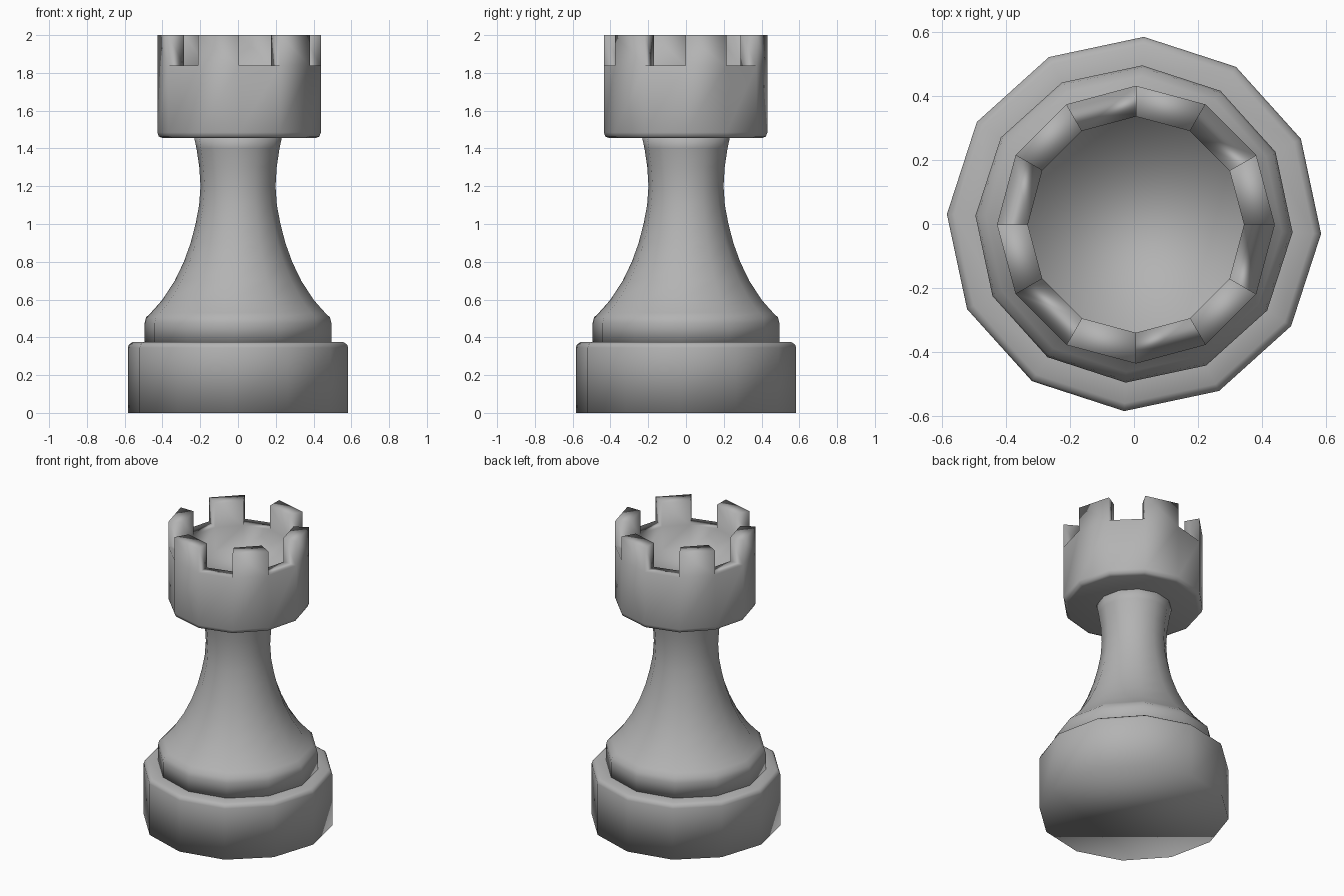
import bpy, bmesh, math

if "Cube" in bpy.data.objects:
    bpy.data.objects.remove(bpy.data.objects["Cube"])

SIDES = 12
grey = bpy.data.materials.new("stone_grey")
grey.diffuse_color = (0.45, 0.45, 0.45, 1)
grey.use_nodes = True
grey.node_tree.nodes["Principled BSDF"].inputs["Base Color"].default_value = grey.diffuse_color


def lathe(name, profile, turn=0.0, centre=(0, 0), merlon_row=None, merlon_height=0.0):
    """Revolve (radius, z) points into a closed 12-sided solid.
    merlon_row: profile segment whose alternate faces are raised."""
    bm = bmesh.new()
    rings = []
    for r, z in profile:
        rings.append([bm.verts.new((centre[0] + r * math.cos(turn + 2 * math.pi * k / SIDES),
                                    centre[1] + r * math.sin(turn + 2 * math.pi * k / SIDES), z))
                      for k in range(SIDES)])
    raised = []
    for i in range(len(rings) - 1):
        a, b = rings[i], rings[i + 1]
        for k in range(SIDES):
            n = (k + 1) % SIDES
            f = bm.faces.new((a[k], a[n], b[n], b[k]))
            if i == merlon_row and k % 2 == 0:
                raised.append(f)
    bm.faces.new(rings[0][::-1])
    bm.faces.new(rings[-1])
    # battlements
    if raised:
        for f in bmesh.ops.extrude_discrete_faces(bm, faces=raised)["faces"]:
            top = list(f.verts)
            low = []
            for v in top:
                low.append(v.co.copy())
                v.co.z += merlon_height
            foot = [bm.verts.new(c) for c in low]
            # rebuild the side walls down to the wall top when the extrude left none
            if all(len(e.link_faces) == 1 for e in f.edges):
                for j in range(4):
                    m = (j + 1) % 4
                    bm.faces.new((foot[j], foot[m], top[m], top[j]))
            else:
                bmesh.ops.delete(bm, geom=foot, context='VERTS')
        bmesh.ops.remove_doubles(bm, verts=bm.verts[:], dist=0.0005)
    bmesh.ops.recalc_face_normals(bm, faces=bm.faces[:])
    me = bpy.data.meshes.new(name)
    bm.to_mesh(me)
    bm.free()
    for p in me.polygons:
        p.use_smooth = True
    me.materials.append(grey)
    ob = bpy.data.objects.new(name, me)
    bpy.context.scene.collection.objects.link(ob)
    return ob


TURN = math.radians(-3)

# heavy foot with rounded top edge
lathe("base", [(0.584, 0), (0.584, 0.345), (0.578, 0.362), (0.56, 0.374), (0.48, 0.375)], TURN)

# flared stem
lathe("stem", [(0.495, 0.37), (0.495, 0.475), (0.488, 0.505), (0.462, 0.53), (0.435, 0.56),
               (0.40, 0.60), (0.335, 0.70), (0.287, 0.80), (0.251, 0.90), (0.225, 1.0),
               (0.206, 1.10), (0.199, 1.20), (0.205, 1.30), (0.22, 1.40), (0.235, 1.47)], TURN)

# hollow crown with six merlons
lathe("crown", [(0.405, 1.455), (0.425, 1.463), (0.433, 1.485), (0.433, 1.838),
                (0.337, 1.838), (0.337, 1.68)],
      0, (0.006, -0.002), merlon_row=3, merlon_height=0.162)
